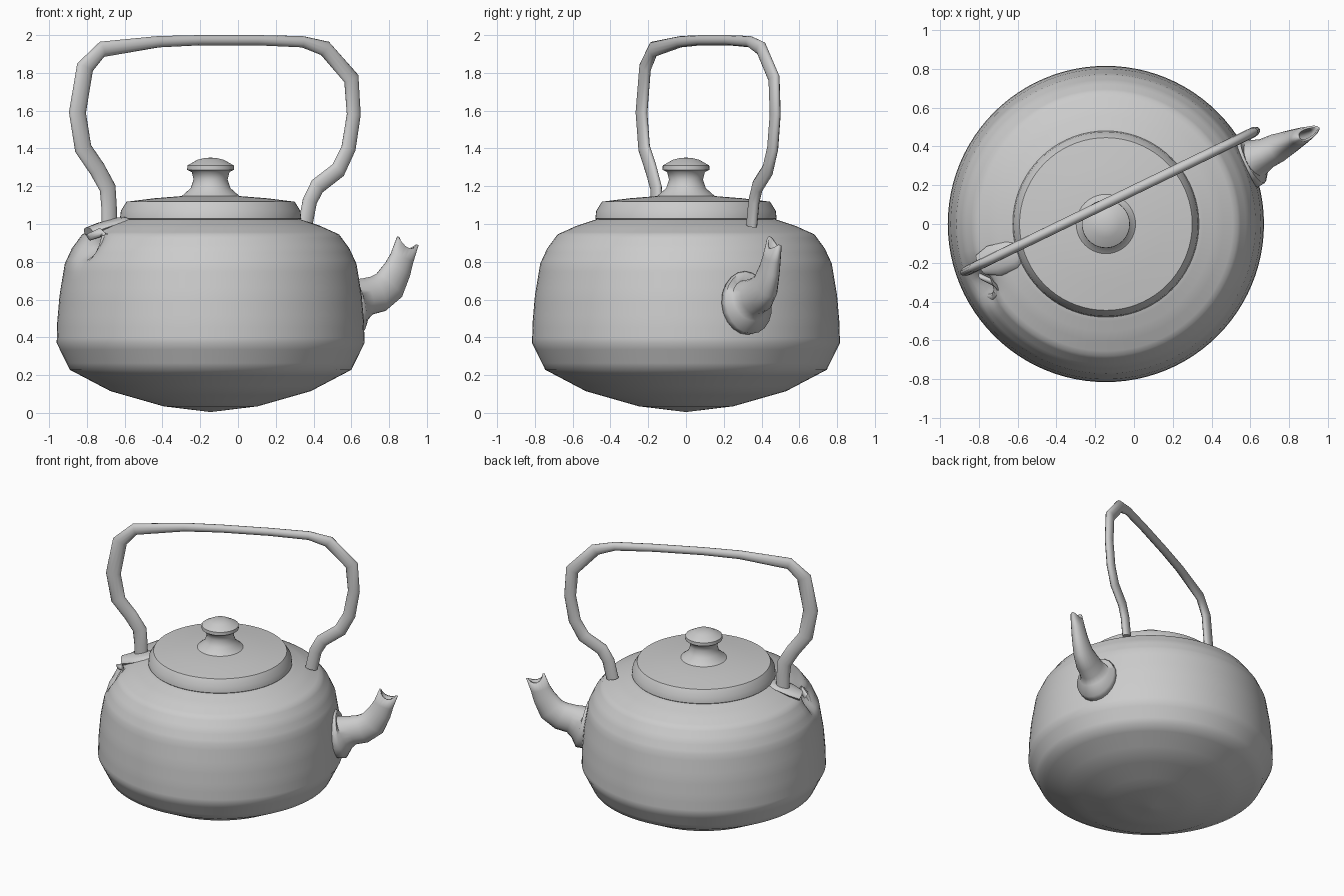
import bpy, bmesh, math
from mathutils import Vector

if "Cube" in bpy.data.objects:
    bpy.data.objects.remove(bpy.data.objects["Cube"])

CX = -0.145                       # axis of the pot body
UP = Vector((0, 0, 1))


def finish(name, bm, angle=50):
    bmesh.ops.recalc_face_normals(bm, faces=bm.faces)
    me = bpy.data.meshes.new(name)
    bm.to_mesh(me)
    bm.free()
    ob = bpy.data.objects.new(name, me)
    bpy.context.collection.objects.link(ob)
    bpy.ops.object.select_all(action='DESELECT')
    bpy.context.view_layer.objects.active = ob
    ob.select_set(True)
    bpy.ops.object.shade_smooth_by_angle(angle=math.radians(angle))
    return ob


def skin(bm, rings):
    for a, b in zip(rings, rings[1:]):
        n = len(a)
        for i in range(n):
            bm.faces.new((a[i], a[(i + 1) % n], b[(i + 1) % n], b[i]))


def lathe(name, profile, sides=72, cuts=1, shape=None):
    """Revolve (radius, z) points around the pot axis, closing both ends."""
    pts = []
    for (r0, z0), (r1, z1) in zip(profile, profile[1:]):
        pts += [(r0 + (r1 - r0) * k / cuts, z0 + (z1 - z0) * k / cuts) for k in range(cuts)]
    pts.append(profile[-1])
    bm = bmesh.new()
    rings = []
    for r, z in pts:
        rings.append([bm.verts.new((CX + r * math.cos(2 * math.pi * i / sides),
                                    r * math.sin(2 * math.pi * i / sides), z))
                      for i in range(sides)])
    skin(bm, rings)
    bm.faces.new(rings[0])
    bm.faces.new(rings[-1])
    if shape:
        for v in bm.verts:
            shape(v)
    return finish(name, bm)


def sweep(name, path, sides=12, caps=True, lip=0.0, angle=60):
    """Tube through (position, in-plane radius, sideways radius) points."""
    bm = bmesh.new()
    rings = []
    pos = [Vector(p[0]) for p in path]
    for i, (_, a, b) in enumerate(path):
        t = (pos[min(i + 1, len(pos) - 1)] - pos[max(i - 1, 0)]).normalized()
        n = SIDE.cross(t).normalized()
        ring = []
        for k in range(sides):
            th = 2 * math.pi * k / sides
            co = pos[i] + n * a * math.cos(th) + SIDE * b * math.sin(th)
            if i == len(pos) - 1:
                co += t * lip * math.cos(2 * th)
            ring.append(bm.verts.new(co))
        rings.append(ring)
    skin(bm, rings)
    if caps:
        bm.faces.new(rings[0])
        bm.faces.new(rings[-1])
    return finish(name, bm, angle)


# Body, with the hollow in its shoulder below the left handle foot
def dent(v):
    d = (v.co - Vector((-0.77, -0.31, 0.87))).length
    axis = Vector((CX - v.co.x, -v.co.y, -0.25))
    v.co += axis.normalized() * 0.09 * math.exp(-(d / 0.075) ** 2)


lathe("kettle_body", [(0.005, 0.005), (0.25, 0.035), (0.53, 0.115), (0.745, 0.228),
                      (0.815, 0.37), (0.812, 0.48), (0.80, 0.62), (0.772, 0.79),
                      (0.735, 0.87), (0.68, 0.945), (0.58, 0.99), (0.475, 1.025),
                      (0.40, 1.03)], sides=96, cuts=4, shape=dent)

# Lid and knob
lathe("lid", [(0.46, 1.01), (0.48, 1.03), (0.475, 1.07), (0.445, 1.118),
              (0.30, 1.136), (0.15, 1.148), (0.005, 1.15)])
lathe("knob", [(0.17, 1.135), (0.15, 1.15), (0.105, 1.19), (0.09, 1.235), (0.10, 1.275),
               (0.124, 1.287), (0.123, 1.31), (0.07, 1.34), (0.03, 1.35), (0.004, 1.351)], 40)

# Handle and spout share one slanted vertical plane
ALONG = Vector((0.9, 0.436, 0)).normalized()
SIDE = UP.cross(ALONG).normalized()

handle = [(-0.68, 0.97, .045), (-0.682, 1.08, .045), (-0.69, 1.19, .048), (-0.745, 1.29, .048),
          (-0.82, 1.40, .05), (-0.85, 1.59, .05), (-0.81, 1.83, .05), (-0.72, 1.925, .042),
          (-0.42, 1.965, .03), (-0.20, 1.973, .027), (0.10, 1.973, .027), (0.34, 1.965, .03),
          (0.46, 1.93, .042), (0.60, 1.77, .045), (0.613, 1.58, .04), (0.585, 1.40, .042),
          (0.53, 1.285, .045), (0.42, 1.20, .045), (0.38, 1.12, .042), (0.355, 0.99, .042)]
sweep("handle", [((x, 0.12 + 0.484 * (x + 0.115), z), a, 0.026) for x, z, a in handle])

spout = [(0.57, 0.58, .17, .14), (0.615, 0.58, .165, .135), (0.63, 0.595, .12, .10),
         (0.68, 0.615, .10, .08), (0.74, 0.63, .10, .075), (0.80, 0.675, .095, .06),
         (0.845, 0.76, .078, .048), (0.868, 0.82, .068, .042), (0.893, 0.893, .066, .034)]
ob = sweep("spout", [((x, 0.34 + 0.48 * (x - 0.63), z), a, b) for x, z, a, b in spout],
           sides=20, caps=False, lip=0.02)
wall = ob.modifiers.new("wall", 'SOLIDIFY')
wall.thickness = 0.012
wall.offset = -1

# Foot plate and curled lug at the left handle foot
sweep("handle_foot_plate", [((-0.79, -0.21, 0.955), .03, .055), ((-0.72, -0.19, 0.985), .025, .085),
                            ((-0.63, -0.16, 1.01), .025, .075), ((-0.58, -0.14, 1.02), .02, .05)])
sweep("shoulder_lug", [((-0.79, -0.27, 0.93), .02, .02), ((-0.73, -0.30, 0.955), .024, .025),
                       ((-0.70, -0.345, 0.935), .022, .025), ((-0.715, -0.375, 0.88), .022, .02),
                       ((-0.75, -0.37, 0.81), .02, .02), ((-0.78, -0.35, 0.77), .015, .015)])
